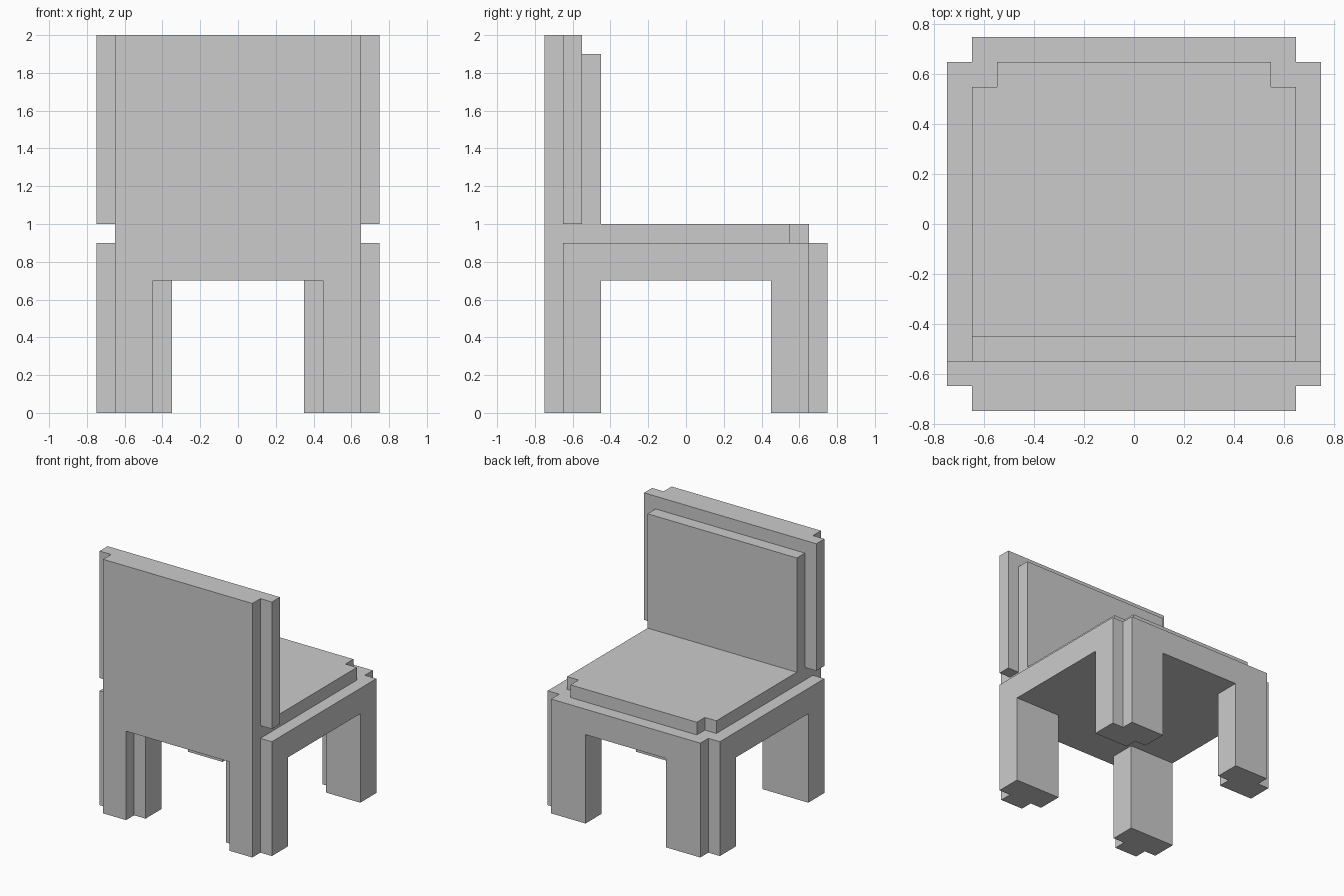
import bpy
import bmesh

if "Cube" in bpy.data.objects:
    bpy.data.objects.remove(bpy.data.objects["Cube"])


def prism(name, outline, z0, z1):
    """Extrude a closed xy outline from z0 up to z1."""
    bm = bmesh.new()
    base = bm.faces.new([bm.verts.new((x, y, z0)) for x, y in outline])
    top = bmesh.ops.extrude_face_region(bm, geom=[base])["geom"]
    verts = [v for v in top if isinstance(v, bmesh.types.BMVert)]
    bmesh.ops.translate(bm, verts=verts, vec=(0, 0, z1 - z0))
    bmesh.ops.recalc_face_normals(bm, faces=bm.faces)
    mesh = bpy.data.meshes.new(name)
    bm.to_mesh(mesh)
    bm.free()
    obj = bpy.data.objects.new(name, mesh)
    bpy.context.collection.objects.link(obj)
    return obj


def mirrored(half):
    """Complete a right-half outline with its left-hand reflection."""
    return half + [(-x, y) for x, y in reversed(half)]


# Seat frame with notched corners
prism("seat_frame", mirrored([(.65, -.75), (.65, -.65), (.75, -.65),
                              (.75, .65), (.65, .65), (.65, .75)]), .7, .9)

# Seat cushion, notched on the sitting edge and running under the backrest
prism("seat_cushion", mirrored([(.65, -.75), (.65, .55),
                                (.55, .55), (.55, .65)]), .9, 1)

# Backrest slab with side wings, and the thinner pad on its inner face
prism("backrest", mirrored([(.65, -.75), (.65, -.65),
                            (.75, -.65), (.75, -.55)]), 1, 2)
prism("backrest_pad", mirrored([(.65, -.55), (.65, -.45)]), 1, 1.9)

# Legs: one stepped profile per end, reflected to both sides
leg_profiles = {
    "backrest_leg": [(.45, -.75), (.65, -.75), (.65, -.65), (.75, -.65),
                     (.75, -.45), (.35, -.45), (.35, -.65), (.45, -.65)],
    "seat_edge_leg": [(.45, .45), (.75, .45), (.75, .65), (.65, .65),
                      (.65, .75), (.35, .75), (.35, .55), (.45, .55)],
}
for name, outline in leg_profiles.items():
    for side, s in (("right", 1), ("left", -1)):
        prism(f"{name}_{side}", [(s * x, y) for x, y in outline], 0, .7)
